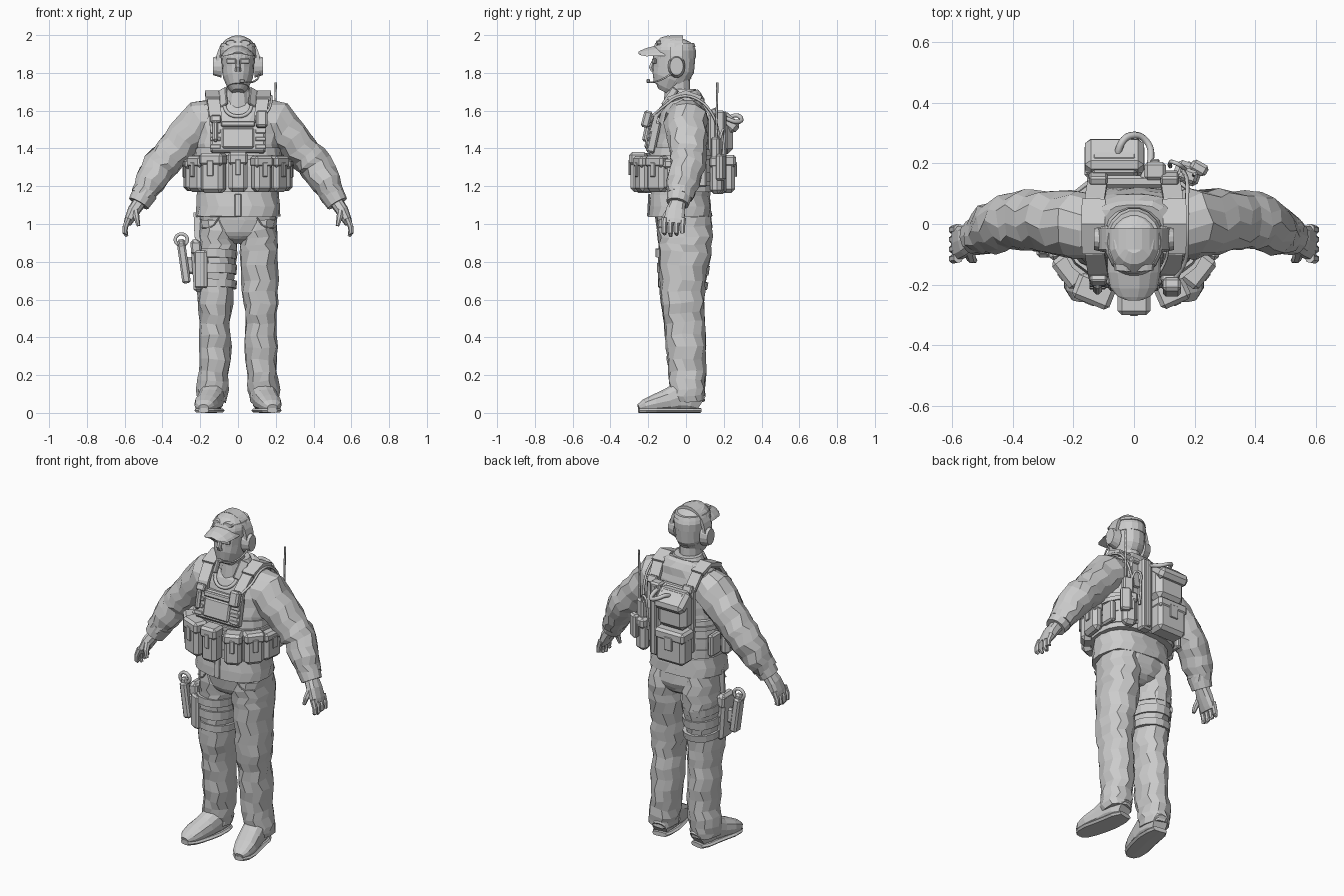
import bpy, bmesh, math, random
from mathutils import Vector, Matrix

random.seed(4)
GREY = bpy.data.materials.new("plain grey")
GREY.diffuse_color = (0.6, 0.6, 0.6, 1)
X, Y, Z = Vector((1, 0, 0)), Vector((0, 1, 0)), Vector((0, 0, 1))


def finish(name, bm):
    bmesh.ops.recalc_face_normals(bm, faces=bm.faces[:])
    me = bpy.data.meshes.new(name)
    bm.to_mesh(me)
    bm.free()
    me.materials.append(GREY)
    ob = bpy.data.objects.new(name, me)
    bpy.context.collection.objects.link(ob)
    return ob


def loft(name, rings, ref=Y, n=14, power=2.0, cuts=1, jitter=0.0, side=1, phase=0.0, droop=0.0):
    """Skin through rings (x, y, z, radius across, radius along ref)."""
    rows = []
    for a, b in zip(rings, rings[1:]):
        rows += [Vector(a).lerp(Vector(b), k / cuts) for k in range(cuts)]
    rows.append(Vector(rings[-1]))
    bm, loops = bmesh.new(), []
    for i, r in enumerate(rows):
        t = (Vector(rows[min(i + 1, len(rows) - 1)][:3]) - Vector(rows[max(i - 1, 0)][:3])).normalized()
        v = (ref - t * ref.dot(t)).normalized()
        u = v.cross(t)
        loop = []
        for k in range(n):
            a = 2 * math.pi * (k + (i % 2) * 0.35 * (jitter > 0)) / n + phase
            c, s = math.cos(a), math.sin(a)
            c = math.copysign(abs(c) ** (2 / power), c)
            s = math.copysign(abs(s) ** (2 / power), s)
            p = Vector(r[:3]) + u * c * r[3] + v * s * r[4]
            p += Vector([random.uniform(-jitter, jitter) for _ in range(3)])
            p.z -= droop * p.x * p.x
            p.x *= side
            loop.append(bm.verts.new(p))
        loops.append(loop)
    for a, b in zip(loops, loops[1:]):
        for k in range(n):
            bm.faces.new((a[k], a[(k + 1) % n], b[(k + 1) % n], b[k]))
    bm.faces.new(loops[0])
    bm.faces.new(loops[-1])
    return finish(name, bm)


def strap(name, pts, w, t=0.008, side=1, ref=X):
    k = math.sqrt(2)
    return loft(name, [(*p, t * k, w / 2 * k) for p in pts], ref, 4, side=side, phase=math.pi / 4)


def box(name, loc, size, rz=0, rx=0, ry=0, bevel=0.01):
    bm = bmesh.new()
    m = (Matrix.Translation(loc) @ Matrix.Rotation(math.radians(rz), 4, 'Z')
         @ Matrix.Rotation(math.radians(ry), 4, 'Y') @ Matrix.Rotation(math.radians(rx), 4, 'X')
         @ Matrix.Diagonal((*size, 1)))
    bmesh.ops.create_cube(bm, size=1, matrix=m)
    if bevel:
        bmesh.ops.bevel(bm, geom=bm.edges[:], offset=min(bevel, min(size) * 0.35), segments=1, affect='EDGES')
    return finish(name, bm)


def pouch(name, loc, size, rz=0):
    """Pouch with a lid and a closing tab; front is local -y."""
    w, d, h = size
    rot = Matrix.Rotation(math.radians(rz), 3, 'Z')
    at = lambda x, y, z: Vector(loc) + rot @ Vector((x, y, z))
    box(name, loc, size, rz, bevel=0.02)
    box(name + "_lid", at(0, -0.003, h * 0.34), (w + 0.008, d + 0.006, h * 0.32), rz, bevel=.014)
    box(name + "_tab", at(0, -d / 2 - 0.004, h * 0.12), (w * 0.28, 0.01, h * 0.4), rz, bevel=0.003)


def tube(name, pts, r, cyclic=False):
    cu = bpy.data.curves.new(name, 'CURVE')
    cu.dimensions, cu.bevel_depth, cu.bevel_resolution, cu.resolution_u = '3D', r, 1, 5
    sp = cu.splines.new('BEZIER')
    sp.bezier_points.add(len(pts) - 1)
    sp.use_cyclic_u = cyclic
    for b, p in zip(sp.bezier_points, pts):
        b.co, b.handle_left_type, b.handle_right_type = p, 'AUTO', 'AUTO'
    cu.use_fill_caps = True
    cu.materials.append(GREY)
    bpy.context.collection.objects.link(bpy.data.objects.new(name, cu))


# jacket and vest
loft("jacket", [(0, -.03, 1.04, .226, .17), (0, -.03, 1.15, .215, .16), (0, -.02, 1.3, .215, .155),
                (0, -.02, 1.42, .22, .15), (0, -.015, 1.52, .215, .14), (0, -.005, 1.6, .2, .118),
                (0, 0, 1.655, .17, .095), (0, -.01, 1.69, .1, .08)], n=18, power=2.4, cuts=2, jitter=.004)
loft("vest_belt", [(0, -.02, 1.17, .235, .185), (0, -.02, 1.3, .238, .185), (0, -.015, 1.4, .228, .172)],
     n=20, power=2.5)
for z in (1.2, 1.27, 1.34):
    loft("belt_webbing", [(0, -.02, z, .242, .19), (0, -.02, z + .025, .242, .19)], n=20, power=2.5)
box("jacket_placket", (0, -.198, 1.1), (.035, .01, .12), rx=-3, bevel=.003)
box("chest_panel", (0, -.172, 1.46), (.29, .05, .17), rx=-12)
box("chest_pocket", (0, -.2, 1.455), (.17, .022, .11), rx=-12)
box("chest_pocket_flap", (0, -.192, 1.53), (.18, .022, .03), rx=-12, bevel=.006)
box("back_panel", (0, .14, 1.4), (.31, .04, .38))
tube("shirt_neckline", [(-.075, -.1, 1.64), (-.055, -.135, 1.59), (0, -.15, 1.57), (.055, -.135, 1.59),
                        (.075, -.1, 1.64)], .01)
for z in (1.41, 1.45, 1.49):
    for s in (-1, 1):
        box("chest_webbing", (s * .12, -.2 + (z - 1.45) * .2, z), (.055, .012, .022), rx=-12, bevel=.003)

# trousers seat
loft("hips", [(0, -.005, .895, .05, .07), (0, -.005, .925, .13, .125), (0, -.008, .97, .2, .147),
              (0, -.02, 1.1, .205, .15)], n=16, power=2.3, cuts=2, jitter=.003)

LEG = [(.105, -.015, 1.03, .1, .14), (.108, -.006, .93, .103, .146), (.111, -.008, .85, .103, .14),
       (.116, -.018, .7, .097, .122), (.12, -.018, .58, .092, .118), (.121, -.008, .48, .08, .108),
       (.122, .0, .35, .088, .105), (.126, .005, .22, .08, .1), (.137, .008, .12, .085, .096),
       (.138, .01, .06, .074, .086)]
BOOT = [(.125, .075, .05, .042, .05), (.132, .03, .08, .06, .08), (.138, -.04, .085, .066, .08),
        (.15, -.1, .065, .066, .062), (.168, -.17, .05, .064, .046), (.178, -.22, .037, .052, .034),
        (.182, -.25, .026, .026, .02)]
ARM = [(.09, -.005, 1.58, .09, .1), (.19, .0, 1.54, .12, .115), (.285, .008, 1.45, .1, .104),
       (.36, .01, 1.365, .092, .1), (.415, .008, 1.305, .09, .094), (.468, -.018, 1.215, .078, .085),
       (.508, -.035, 1.145, .064, .068)]
for s in (-1, 1):
    # limbs
    loft("trouser_leg", LEG, n=12, cuts=2, jitter=.006, side=s, power=2.2)
    loft("boot", BOOT, ref=Z, n=12, power=2.4, side=s)
    loft("boot_sole", [(x, y, .013, w * 1.03, .013) for x, y, z, w, h in BOOT], ref=Z, n=8, power=4, side=s)
    loft("sleeve", ARM, n=12, cuts=2, jitter=.007, side=s)
    loft("cuff", [(.49, -.03, 1.17, .068, .07), (.526, -.044, 1.108, .058, .06)], n=12, side=s)
    # glove
    loft("glove_palm", [(.518, -.04, 1.12, .036, .04), (.552, -.055, 1.07, .034, .052),
                        (.577, -.062, 1.02, .025, .056), (.586, -.063, 1.0, .02, .052)], n=10, power=2.6, side=s)
    for i in range(4):
        y = -.112 + .032 * i
        tip = .935 + (.012, 0, .008, .028)[i]
        loft("finger", [(.58, y, 1.03, .017, .017), (.597, y - .004, .985, .015, .015),
                        (.599, y - .003, .955, .014, .014), (.588, y, tip, .009, .009)], n=7, side=s)
    loft("thumb", [(.545, -.085, 1.075, .019, .02), (.537, -.114, 1.03, .016, .016),
                   (.527, -.12, .99, .01, .01)], n=7, side=s)
    # vest straps, padding, collar flaps
    path = [(.115, -.18, 1.49), (.12, -.155, 1.58), (.13, -.095, 1.65), (.132, 0, 1.685),
            (.13, .08, 1.655), (.12, .14, 1.57), (.11, .165, 1.42)]
    strap("shoulder_strap", path, .065, .011, s)
    strap("shoulder_pad", [(x + .003, y, z + .012) for x, y, z in path[2:5]], .078, .011, s)
    box("strap_buckle", (s * .117, -.185, 1.555), (.055, .025, .04), rx=-25, bevel=.006)
    box("back_buckle", (s * .118, .15, 1.59), (.06, .03, .045), rx=25, bevel=.006)
    box("collar_flap", (s * .078, -.085, 1.67), (.05, .014, .11), rz=s * 35, rx=-25, ry=s * 25, bevel=.004)
    tube("trouser_pocket", [(s * .1, -.156, 1.035), (s * .135, -.15, .99), (s * .19, -.11, .98)], .004)
    # headset
    bm = bmesh.new()
    bmesh.ops.create_cone(bm, cap_ends=True, segments=14, radius1=.054, radius2=.042, depth=.045,
                          matrix=Matrix.Translation((s * .109, -.05, 1.835)) @ Matrix.Diagonal((1, .85, 1.15, 1))
                          @ Matrix.Rotation(s * math.pi / 2, 4, 'Y'))
    finish("ear_cup", bm)
    # slanted side and front pouches
    pouch("side_pouch", (s * .252, -.05, 1.26), (.13, .06, .17), s * 82)
    pouch("hip_pouch", (s * .208, -.15, 1.265), (.11, .075, .19), s * 52)
    box("rear_side_pouch", (s * .235, .065, 1.26), (.035, .09, .13))

pouch("centre_pouch", (0, -.25, 1.275), (.1, .09, .21))
pouch("wide_pouch", (-.13, -.218, 1.27), (.125, .085, .21), -22)
pouch("slim_pouch", (.125, -.222, 1.265), (.1, .08, .19), 24)
box("chest_radio", (.125, -.208, 1.555), (.06, .045, .09), rx=-15)
box("chest_torch", (-.12, -.208, 1.49), (.03, .03, .11), rx=-12)

# collar, neck and head
loft("collar", [(0, -.01, 1.63, .125, .095), (0, -.02, 1.69, .095, .08), (0, -.02, 1.715, .08, .074)], n=14)
loft("neck", [(0, -.035, 1.6, .08, .09), (0, -.045, 1.7, .062, .068), (0, -.05, 1.79, .062, .07)], n=12)
loft("head", [(0, -.115, 1.7, .032, .035), (0, -.105, 1.72, .052, .06), (0, -.085, 1.765, .073, .09),
              (0, -.066, 1.82, .084, .11), (0, -.063, 1.88, .088, .112), (0, -.06, 1.93, .086, .1)], n=16, power=2.2)
loft("nose", [(0, -.17, 1.865, .01, .01), (0, -.183, 1.83, .014, .016), (0, -.175, 1.81, .018, .012)], n=6)
loft("face_mask", [(0, -.105, 1.725, .057, .068), (0, -.09, 1.77, .078, .093), (0, -.072, 1.815, .086, .111)], n=16)
for s in (-1, 1):
    box("eye_lens", (s * .036, -.168, 1.862), (.052, .012, .026), rz=s * 18, bevel=.004)
loft("cap", [(0, -.06, 1.875, .094, .113), (0, -.06, 1.92, .097, .115), (0, -.058, 1.95, .088, .104),
             (0, -.055, 1.975, .066, .08), (0, -.052, 1.988, .035, .045)], n=18)
loft("cap_brim", [(0, -.11, 1.937, .088, .012), (0, -.16, 1.936, .087, .011), (0, -.21, 1.924, .078, .009),
                  (0, -.238, 1.912, .056, .008), (0, -.25, 1.906, .03, .006)], ref=Z, n=14, droop=6)
for s in (-1, 1):
    loft("goggle_lens", [(s * .034, -.135, 1.957, .034, .018), (s * .036, -.156, 1.958, .028, .013)], ref=Z, n=10)
loft("goggle_strap", [(0, -.06, 1.938, .097, .113), (0, -.06, 1.958, .088, .104)], n=18)
arc = [(.108 * math.cos(a), -.05, 1.86 + .13 * math.sin(a)) for a in [math.pi * k / 14 for k in range(15)]]
strap("headband", arc, .07, .009, ref=Y)
tube("microphone_arm", [(.115, -.07, 1.8), (.1, -.13, 1.765), (.06, -.185, 1.75), (.025, -.2, 1.755)], .005)
box("microphone", (.022, -.2, 1.757), (.03, .02, .02), bevel=.005)

# backpack
box("pack_upper", (-.065, .195, 1.48), (.19, .11, .22), bevel=.03)
box("pack_top_flap", (-.065, .222, 1.54), (.195, .13, .07), rx=-40, bevel=.02)
pouch("pack_lower", (-.065, .205, 1.265), (.19, .11, .2), 180)
box("pack_panel", (.07, .175, 1.38), (.07, .06, .44))
box("pack_panel_rib", (.07, .205, 1.38), (.03, .02, .42), bevel=.005)
tube("drinking_hose", [(-.05, .18, 1.53), (-.045, .26, 1.575), (-.01, .292, 1.56), (.04, .275, 1.54),
                       (.055, .21, 1.56), (.03, .15, 1.58)], .012)
tube("shoulder_cable", [(.16, .18, 1.45), (.175, .14, 1.58), (.175, .06, 1.66), (.175, -.03, 1.675),
                        (.17, -.12, 1.62), (.13, -.19, 1.56)], .007)
# back radio
pouch("radio_pouch", (.175, .165, 1.26), (.08, .065, .2), 160)
box("radio", (.18, .16, 1.4), (.06, .045, .12), rz=-20)
tube("antenna", [(.197, .16, 1.42), (.198, .163, 1.6), (.2, .166, 1.75)], .006)
tube("radio_cable", [(.17, .18, 1.45), (.14, .2, 1.5), (.12, .2, 1.42), (.12, .19, 1.3)], .007)
box("back_pouch", (.215, .185, 1.3), (.06, .04, .14), rz=-30)

# thigh rig on the right leg
for z, h in ((.66, .04), (.735, .05), (.815, .045)):
    ry = .133 + (z - .7) * .1
    loft("thigh_strap", [(-.114, -.017, z, .106, ry), (-.113, -.014, z + h, .108, ry + .004)], n=16, power=2.2)
strap("belt_hanger", [(-.205, -.05, .88), (-.212, -.04, .97), (-.215, -.03, 1.06)], .04, .005)
box("holster", (-.218, -.06, .78), (.05, .11, .28), ry=-4, bevel=.015)
box("holster_flap", (-.222, -.06, .875), (.056, .118, .07), ry=-4)
box("holster_front", (-.195, -.125, .76), (.07, .03, .2), rz=-25)
box("tool_sheath", (-.286, -.08, .79), (.045, .06, .21), ry=-8, bevel=.01)
box("tool_handle", (-.298, -.08, .885), (.04, .035, .07), ry=-8)
tube("tool_ring", [(-.3 + .032 * math.cos(a), -.08, .917 + .03 * math.sin(a))
                   for a in [math.pi * k / 4 for k in range(8)]], .01, True)
box("sheath_link", (-.25, -.07, .78), (.06, .03, .09))
